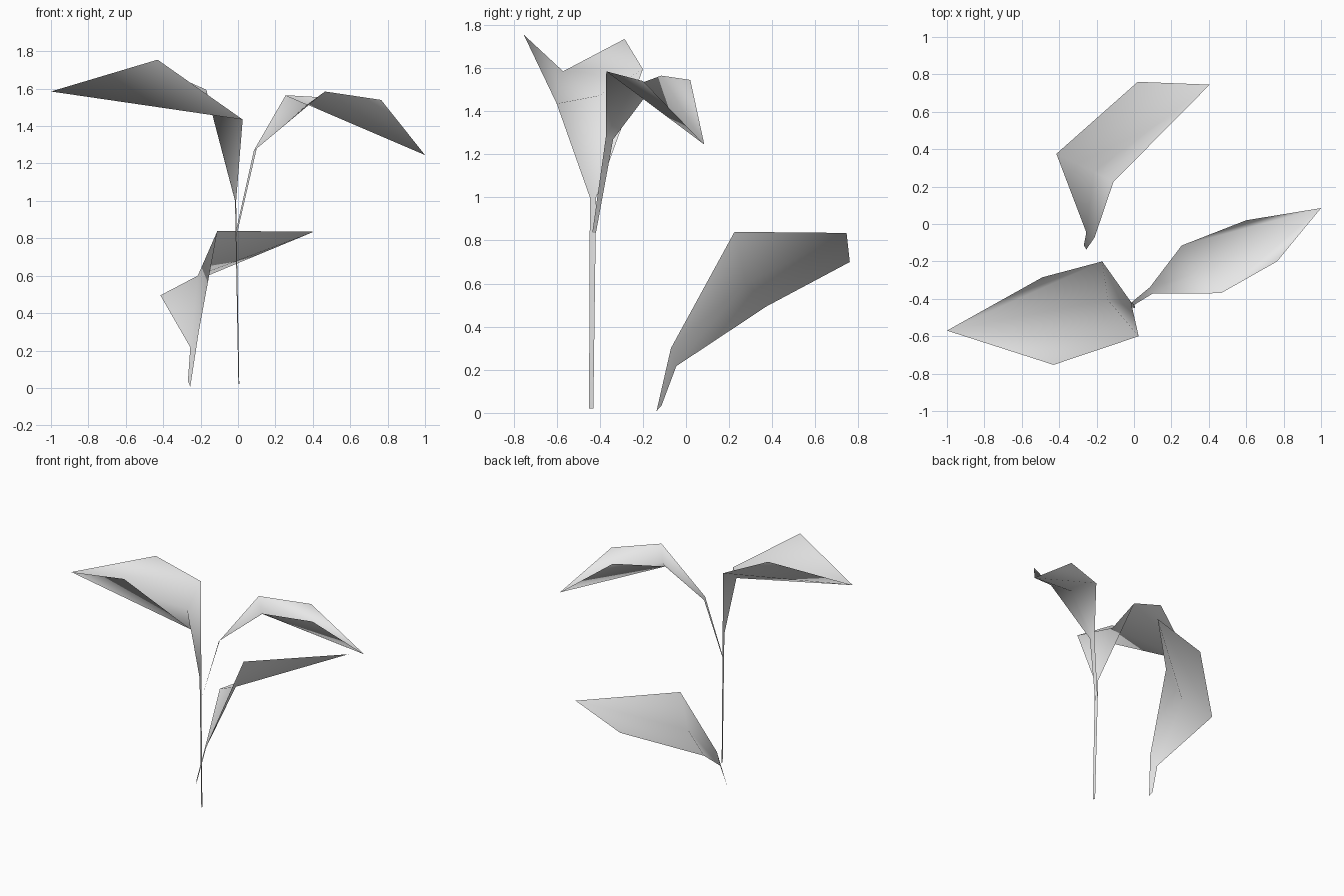
import bpy
from mathutils import Vector

cube = bpy.data.objects.get("Cube")
if cube:
    bpy.data.objects.remove(cube, do_unlink=True)

# Single pale grey material
grey = bpy.data.materials.new("pale_grey")
grey.use_nodes = True
colour = (0.8, 0.8, 0.8, 1)
grey.diffuse_color = colour
grey.node_tree.nodes["Principled BSDF"].inputs["Base Color"].default_value = colour


def leaf(name, stalk, rib, tip, left, right):
    """Folded leaf: stalk holds (left, right) pairs, rib is the inner fold,
    left and right are the blade edges from stalk to tip."""
    points = []

    def add(p):
        points.append(Vector(p))
        return len(points) - 1

    rows = [(add(a), add(b)) for a, b in stalk]
    m, t = add(rib), add(tip)
    l_edge = [add(p) for p in left]
    r_edge = [add(p) for p in right]

    # Narrow stalk strip
    faces = [(a[0], a[1], b[1], b[0]) for a, b in zip(rows, rows[1:])]
    # Throat fan joining the stalk to the fold
    l1, r1 = rows[-1]
    faces += [(l1, r1, m), (l1, m, l_edge[0]), (r1, r_edge[0], m)]
    # Inner blade halves, creased from shoulder to tip
    faces += [(m, t, l_edge[0]), (m, r_edge[0], t)]
    # Outer flaps beyond the creases
    faces += [(a, t, b) for a, b in zip(l_edge, l_edge[1:])]
    faces += [(a, b, t) for a, b in zip(r_edge, r_edge[1:])]

    mesh = bpy.data.meshes.new(name)
    mesh.from_pydata(points, [], faces)
    mesh.materials.append(grey)
    for poly in mesh.polygons:
        poly.use_smooth = True
    obj = bpy.data.objects.new(name, mesh)
    bpy.context.collection.objects.link(obj)


# Tall leaf carrying the main stem
leaf("main_stem_leaf",
     stalk=[((.007, -.45, .02), (.002, -.43, .02)),
            ((-.01, -.446, 1.0), (-.016, -.417, 1.0))],
     rib=(-.14, -.405, 1.472), tip=(-1, -.57, 1.585),
     left=[(.025, -.6, 1.435), (-.43, -.753, 1.755)],
     right=[(-.17, -.2, 1.595), (-.49, -.285, 1.735)])

# Side leaf branching from the stem
leaf("side_leaf",
     stalk=[((-.012, -.418, .835), (-.003, -.435, .835)),
            ((.085, -.338, 1.27), (.1, -.372, 1.28))],
     rib=(.37, -.25, 1.515), tip=(1, .085, 1.245),
     left=[(.255, -.115, 1.565), (.6, .02, 1.545)],
     right=[(.465, -.37, 1.585), (.765, -.2, 1.54)])

# Low loose leaf at the back
leaf("low_leaf",
     stalk=[((-.268, -.113, .035), (-.255, -.137, .008)),
            ((-.255, -.045, .217), (-.21, -.07, .3))],
     rib=(-.215, .28, .6), tip=(.405, .745, .835),
     left=[(-.415, .375, .495), (.02, .76, .7)],
     right=[(-.11, .225, .84)])
